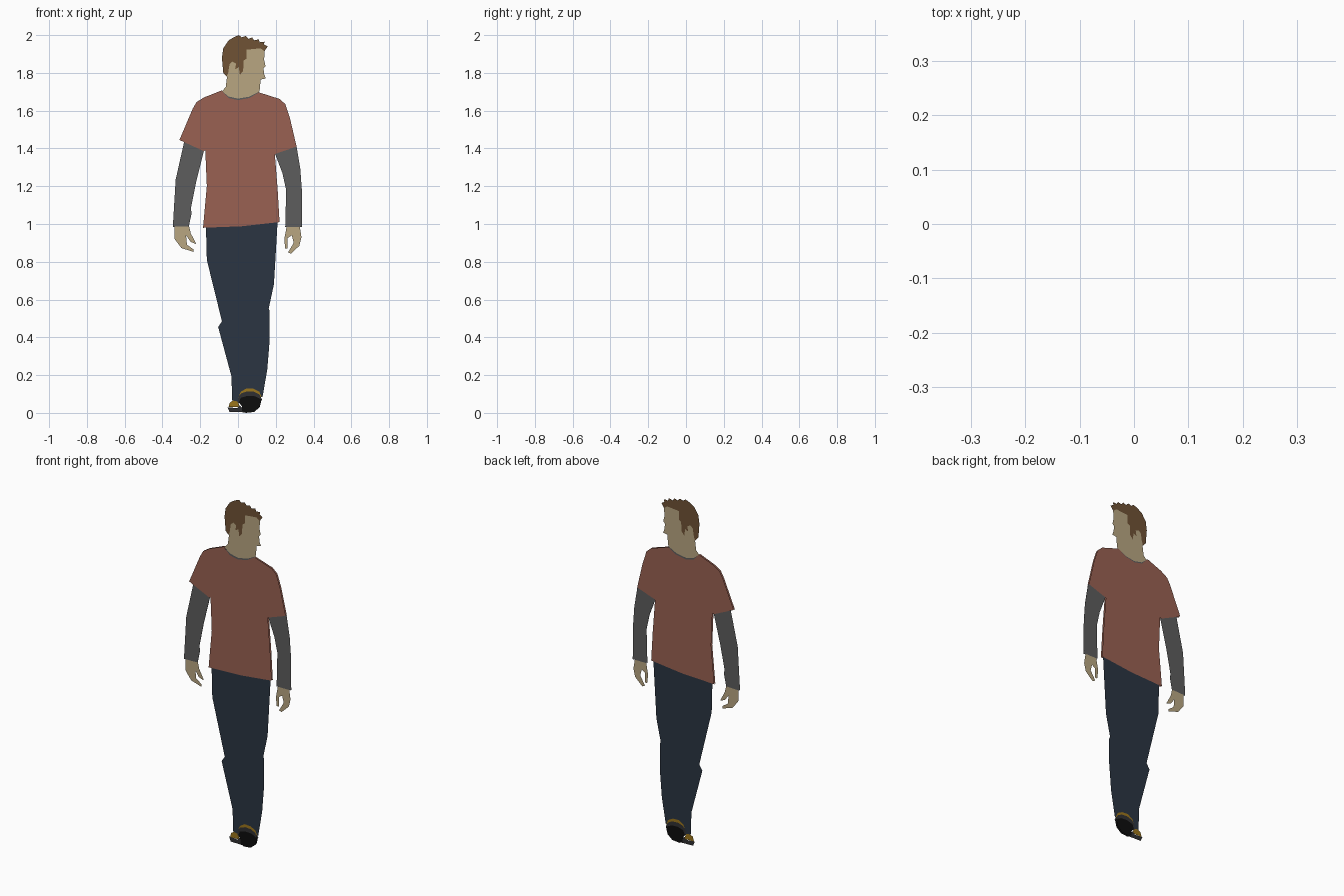
import bpy, bmesh

COLORS = {
    "skin": (0.48, 0.38, 0.22), "brown": (0.16, 0.085, 0.035),
    "rust": (0.32, 0.12, 0.085), "charcoal": (0.11, 0.11, 0.11),
    "navy": (0.024, 0.035, 0.055), "gold": (0.33, 0.18, 0.012),
    "dark_grey": (0.03, 0.03, 0.032), "black": (0.004, 0.004, 0.004),
}
MATS = {}
for key, rgb in COLORS.items():
    MATS[key] = bpy.data.materials.new(key)
    MATS[key].diffuse_color = (*rgb, 1)


def cutout(name, color, depth, pts):
    """Flat outline in the xz plane, one sheet at -depth and one at +depth."""
    bm = bmesh.new()
    for y in ([-depth, depth] if depth else [0]):
        face = bm.faces.new([bm.verts.new((x, y, z)) for x, z in pts])
        face.normal_update()
        if (face.normal.y > 0) != (y > 0):
            face.normal_flip()
    bmesh.ops.triangulate(bm, faces=bm.faces[:])
    me = bpy.data.meshes.new(name)
    bm.to_mesh(me)
    bm.free()
    me.materials.append(MATS[color])
    bpy.context.collection.objects.link(bpy.data.objects.new(name, me))


# Head and neck
cutout("head", "skin", 0, [
    (-.05, 1.9), (.04, 1.94), (.143, 1.935), (.138, 1.87), (.146, 1.835), (.135, 1.825),
    (.138, 1.795), (.147, 1.77), (.12, 1.765), (.115, 1.71), (.11, 1.695), (.06, 1.67),
    (0, 1.662), (-.05, 1.673), (-.087, 1.70), (-.065, 1.725), (-.058, 1.78), (-.06, 1.85)])

# Hair with ragged fringe
cutout("hair", "brown", .002, [
    (-.06, 1.78), (-.078, 1.80), (-.085, 1.88), (-.078, 1.93), (-.05, 1.972), (-.02, 1.99),
    (.005, 2.0), (.02, 1.988), (.04, 1.995), (.055, 1.98), (.075, 1.987), (.085, 1.972),
    (.11, 1.978), (.115, 1.962), (.14, 1.965), (.138, 1.95), (.157, 1.94), (.14, 1.915),
    (.12, 1.93), (.045, 1.923), (.045, 1.875), (.03, 1.865), (.027, 1.81), (.01, 1.79),
    (.004, 1.83), (-.015, 1.82), (-.01, 1.85), (-.03, 1.86), (-.045, 1.845),
    (-.052, 1.80)])

# Shirt and its collar
cutout("collar", "charcoal", .002, [
    (-.087, 1.705), (-.05, 1.675), (0, 1.664), (.06, 1.674), (.11, 1.70),
    (.10, 1.675), (.06, 1.66), (0, 1.65), (-.05, 1.66)])
cutout("shirt", "rust", .005, [
    (-.087, 1.707), (-.18, 1.67), (-.22, 1.645), (-.24, 1.61), (-.31, 1.445), (-.18, 1.385),
    (-.173, 1.39), (-.165, 1.2), (-.185, .98), (.02, .988), (.22, 1.01), (.21, 1.18),
    (.195, 1.37), (.31, 1.41), (.275, 1.56), (.25, 1.635), (.22, 1.662), (.11, 1.697),
    (.06, 1.667), (0, 1.656), (-.05, 1.667)])

# Arms and hands
cutout("left_sleeve", "charcoal", .003, [
    (-.24, 1.47), (-.285, 1.435), (-.33, 1.235), (-.345, .985), (-.26, .988), (-.245, 1.06),
    (-.25, 1.08), (-.222, 1.22), (-.18, 1.39)])
cutout("right_sleeve", "charcoal", .003, [
    (.195, 1.375), (.25, 1.45), (.31, 1.41), (.33, 1.29), (.338, 1.18), (.34, .985),
    (.25, .985), (.255, 1.18), (.235, 1.27)])
cutout("left_hand", "skin", .002, [
    (-.335, 1.0), (-.335, .92), (-.30, .873), (-.235, .852), (-.235, .865), (-.27, .89),
    (-.275, .94), (-.25, .905), (-.22, .893), (-.25, .95), (-.262, 1.0)])
cutout("right_hand", "skin", .002, [
    (.26, 1.0), (.245, .92), (.25, .87), (.263, .87), (.262, .925), (.285, .94),
    (.295, .90), (.265, .85), (.28, .843), (.325, .885), (.336, .93), (.325, 1.0)])

# Trousers
cutout("trousers", "navy", 0, [
    (-.17, 1.0), (-.165, .81), (-.085, .485), (-.105, .455), (-.035, .195), (-.03, .055),
    (.02, .055), (.13, .085), (.155, .23), (.168, .39), (.168, .54), (.162, .55),
    (.19, .68), (.21, 1.02)])

# Planted shoe on the left
cutout("left_shoe", "gold", .001, [
    (-.05, .03), (-.043, .055), (-.025, .065), (0, .06), (.01, .03)])
cutout("left_sole", "dark_grey", .002, [
    (-.055, .03), (-.045, .005), (.04, .003), (.01, .04), (-.005, .025)])

# Raised shoe on the right, seen from its sole
cutout("right_shoe", "gold", .003, [
    (.0, .08), (.015, .112), (.045, .13), (.082, .128), (.113, .112), (.125, .085), (.06, .08)])
cutout("right_toe_rim", "dark_grey", .004, [
    (-.002, .055), (.002, .088), (.02, .105), (.05, .114), (.085, .112), (.113, .098),
    (.128, .07), (.06, .04)])
cutout("right_sole", "black", .005, [
    (.005, .055), (.015, .08), (.05, .09), (.09, .088), (.125, .07), (.115, .03),
    (.085, .005), (.04, 0), (.02, .01), (.02, .035)])
